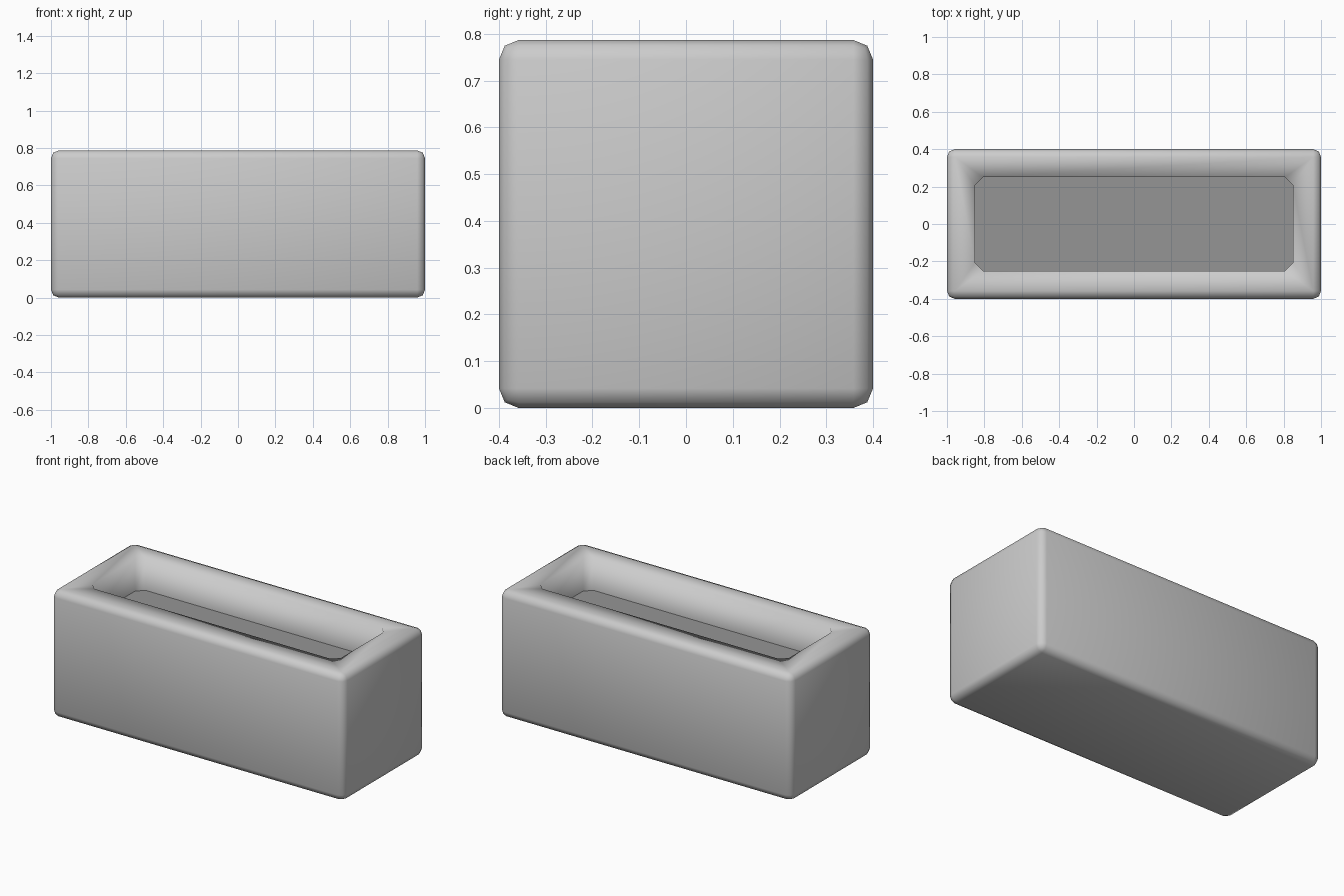
import bpy, bmesh

if "Cube" in bpy.data.objects:
    bpy.data.objects.remove(bpy.data.objects["Cube"])

HX, HY, H = 1.0, 0.4, 0.787      # outer half sizes and height
WALL, DEPTH, BEV = 0.15, 0.2, 0.042
SIGNS = ((-1, -1), (1, -1), (1, 1), (-1, 1))


def finish(bm, name):
    mesh = bpy.data.meshes.new(name)
    bm.to_mesh(mesh)
    bm.free()
    obj = bpy.data.objects.new(name, mesh)
    bpy.context.collection.objects.link(obj)
    return obj


def ring(bm, z):
    """Opening outline: rectangle with chamfered corners, two points per corner."""
    hx, hy = HX - WALL, HY - WALL
    pts = []
    for sx, sy in SIGNS:
        a = (sx * (hx - BEV), sy * hy, z)
        b = (sx * hx, sy * (hy - BEV), z)
        pts += [b, a] if sx * sy > 0 else [a, b]
    return [bm.verts.new(p) for p in pts]


# planter box: rounded block with an open top
bm = bmesh.new()
bmesh.ops.create_cube(bm, size=1)
for v in bm.verts:
    v.co = (v.co.x * 2 * HX, v.co.y * 2 * HY, (v.co.z + 0.5) * H)
bmesh.ops.bevel(bm, geom=bm.edges[:], offset=BEV, segments=2, profile=0.5, affect='EDGES')
bm.normal_update()
top = max((f for f in bm.faces if f.normal.z > 0.99), key=lambda f: f.calc_area())
corners = [max(top.verts, key=lambda v: v.co.x * sx + v.co.y * sy) for sx, sy in SIGNS]
bmesh.ops.delete(bm, geom=[top], context='FACES_ONLY')

# rim and sunken pocket walls
lip, low = ring(bm, H), ring(bm, H - DEPTH)
for k in range(4):
    n = (k + 1) % 4
    bm.faces.new((corners[k], lip[2 * k + 1], lip[2 * k]))
    bm.faces.new((corners[k], corners[n], lip[2 * n], lip[2 * k + 1]))
for i in range(8):
    j = (i + 1) % 8
    bm.faces.new((lip[i], lip[j], low[j], low[i]))
bmesh.ops.recalc_face_normals(bm, faces=bm.faces[:])
for f in bm.faces:
    f.smooth = True
finish(bm, "planter_box")

# soil surface
bm = bmesh.new()
bm.faces.new(ring(bm, H - DEPTH))
soil = finish(bm, "soil")
mat = bpy.data.materials.new("soil_grey")
mat.diffuse_color = (0.3, 0.3, 0.3, 1)
mat.use_nodes = True
mat.node_tree.nodes["Principled BSDF"].inputs["Base Color"].default_value = mat.diffuse_color
soil.data.materials.append(mat)
